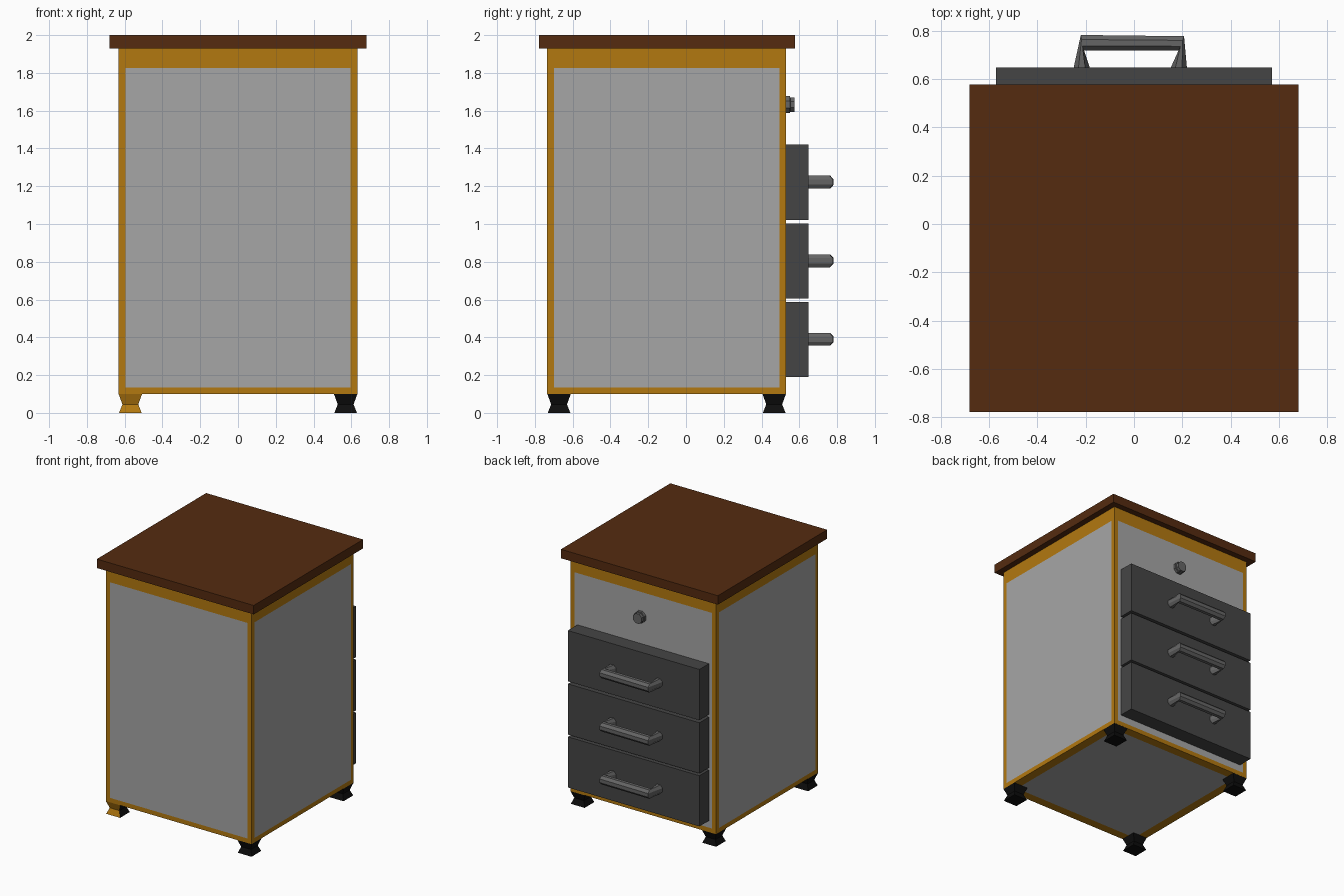
import bpy, bmesh
from math import cos, sin, pi
from mathutils import Vector, Matrix

if "Cube" in bpy.data.objects:
    bpy.data.objects.remove(bpy.data.objects["Cube"])


def material(name, r, g, b):
    m = bpy.data.materials.new(name)
    m.diffuse_color = (r, g, b, 1)
    m.use_nodes = True
    m.node_tree.nodes["Principled BSDF"].inputs["Base Color"].default_value = m.diffuse_color
    return m


BROWN = material("dark_wood", 0.09, 0.024, 0.005)
GOLD = material("gold_wood", 0.45, 0.19, 0.005)
PANEL = material("panel_grey", 0.38, 0.38, 0.38)
DARK = material("drawer_grey", 0.06, 0.06, 0.06)
METAL = material("handle_grey", 0.13, 0.13, 0.13)
BLACK = material("black_foot", 0.004, 0.004, 0.004)


def finish(name, bm, *mats):
    bmesh.ops.recalc_face_normals(bm, faces=bm.faces)
    me = bpy.data.meshes.new(name)
    bm.to_mesh(me)
    bm.free()
    for m in mats:
        me.materials.append(m)
    ob = bpy.data.objects.new(name, me)
    bpy.context.collection.objects.link(ob)
    return ob


def box_bm(lo, hi):
    bm = bmesh.new()
    lo, hi = Vector(lo), Vector(hi)
    bmesh.ops.create_cube(bm, size=1, matrix=Matrix.Translation((lo + hi) / 2)
                          @ Matrix.Diagonal((*(hi - lo), 1)))
    return bm


def loft(rings):
    """Skin a list of equal point rings and cap both ends."""
    bm = bmesh.new()
    vs = [[bm.verts.new(p) for p in ring] for ring in rings]
    n = len(vs[0])
    for a, b in zip(vs, vs[1:]):
        for i in range(n):
            j = (i + 1) % n
            bm.faces.new((a[i], a[j], b[j], b[i]))
    bm.faces.new(vs[0])
    bm.faces.new(vs[-1])
    return bm


# Table top
finish("top_slab", box_bm((-0.68, -0.777, 1.93), (0.68, 0.577, 2.0)), BROWN)

# Cabinet body: wooden frame with flush inset grey panels
bm = box_bm((-0.632, -0.735, 0.1), (0.632, 0.53, 1.93))
bm.normal_update()
sides = [f for f in bm.faces if abs(f.normal.z) < 0.5]
bottom = [f for f in bm.faces if f.normal.z < -0.5]
bmesh.ops.inset_individual(bm, faces=sides, thickness=0.05)
bmesh.ops.inset_individual(bm, faces=bottom, thickness=0.1)
for f in sides + bottom:
    f.material_index = 1
for f in sides:
    for v in f.verts:
        if v.co.z > 1:
            v.co.z = 1.825
finish("cabinet_body", bm, GOLD, PANEL)

# Feet: square blocks with a waist; one has a wooden front face
for sx, xname in ((-1, "left"), (1, "right")):
    for cy, yname in ((-0.672, "front"), (0.467, "back")):
        cx = sx * 0.57
        rings = [[(cx + a * h, cy + b * h, z)
                  for a, b in ((-1, -1), (1, -1), (1, 1), (-1, 1))]
                 for h, z in ((0.06, 0), (0.042, 0.045), (0.062, 0.1))]
        bm = loft(rings)
        bmesh.ops.recalc_face_normals(bm, faces=bm.faces)
        bm.normal_update()
        if sx < 0 and yname == "front":
            for f in bm.faces:
                f.material_index = int(f.normal.y < -0.5)
        finish(f"{yname}_{xname}_foot", bm, BLACK, GOLD)

# Drawers, each with an octagonal bow handle
OUTER = ((-0.25, 0.645), (-0.22, 0.782), (0.207, 0.777), (0.219, 0.645))
INNER = ((-0.182, 0.645), (-0.21, 0.718), (0.186, 0.718), (0.151, 0.645))
for k, (z0, z1) in enumerate(((0.19, 0.587), (0.605, 1.002), (1.022, 1.42))):
    finish(f"drawer_{k + 1}", box_bm((-0.57, 0.53, z0), (0.57, 0.648, z1)), DARK)
    zc = z0 + 0.2
    rings = []
    for o, i in zip(OUTER, INNER):
        mid = (Vector(o) + Vector(i)) / 2
        half = (Vector(o) - Vector(i)) / 2
        ring = []
        for s in range(8):
            t = (s + 0.5) * pi / 4
            p = mid + half * cos(t) / cos(pi / 8)
            ring.append((p.x, p.y, zc + 0.037 * sin(t)))
        rings.append(ring)
    finish(f"drawer_handle_{k + 1}", loft(rings), METAL)

# Lock knob: stepped octagonal button
steps = ((0.048, 0.525), (0.048, 0.55), (0.041, 0.552), (0.041, 0.574))
finish("lock_knob", loft([[(0.02 + r * cos((s + .5) * pi / 4), y,
                            1.632 + r * sin((s + .5) * pi / 4))
                           for s in range(8)] for r, y in steps]), METAL)
